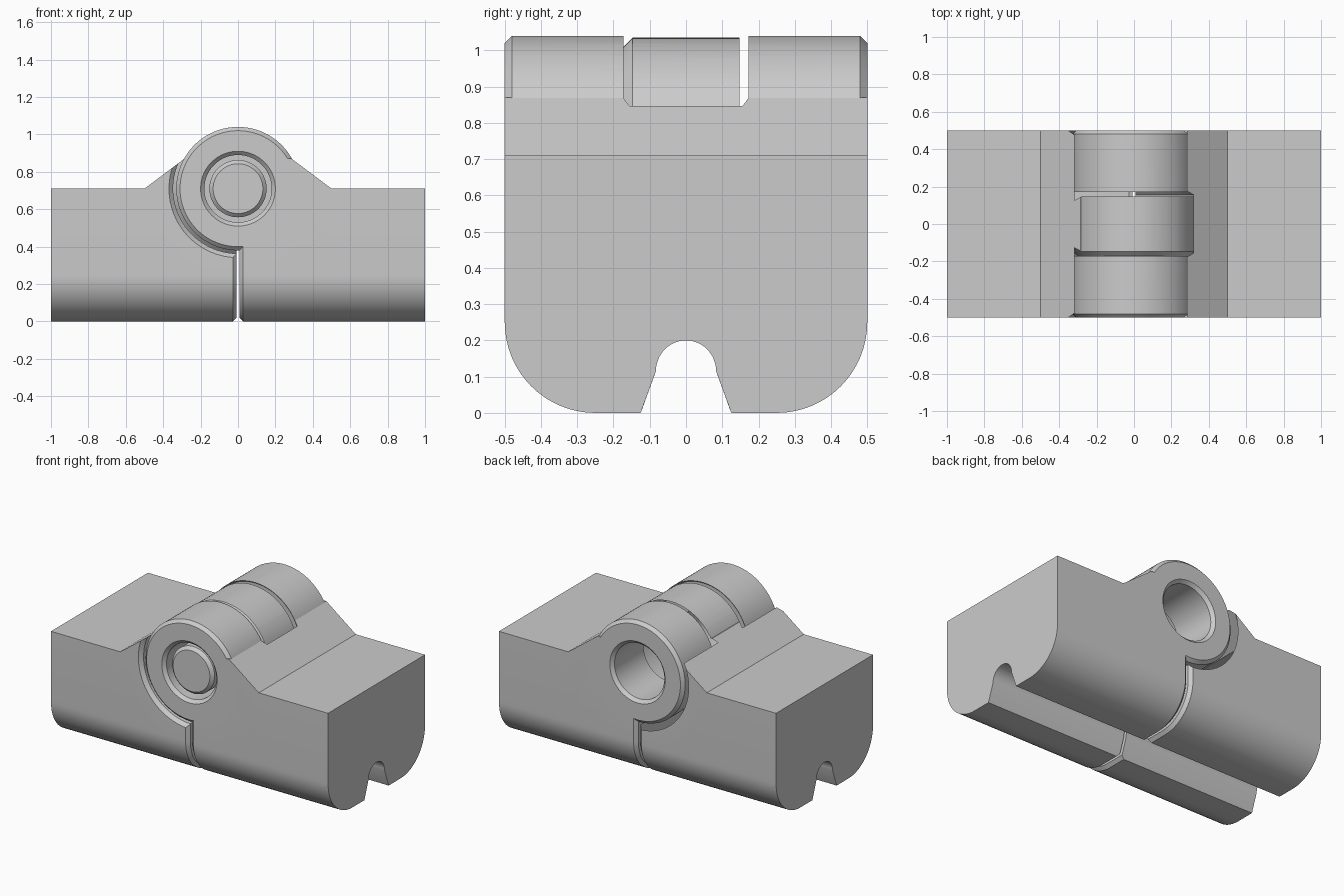
import bpy, bmesh
from math import sin, cos, pi

cube = bpy.data.objects.get("Cube")
if cube:
    bpy.data.objects.remove(cube, do_unlink=True)

AXIS_Z = 0.71        # hinge axis height
KNUCKLE_R = 0.33
CLEAR_R = 0.347
CHAMFER = 0.02

grey = bpy.data.materials.new("plain grey")
grey.use_nodes = True
grey.diffuse_color = (0.6, 0.6, 0.6, 1)
grey.node_tree.nodes["Principled BSDF"].inputs["Base Color"].default_value = grey.diffuse_color


def skin(name, rings):
    """Solid through a chain of equal-length point rings, capped at both ends."""
    bm = bmesh.new()
    loops = [[bm.verts.new(p) for p in ring] for ring in rings]
    n = len(loops[0])
    for a, b in zip(loops, loops[1:]):
        for i in range(n):
            j = (i + 1) % n
            bm.faces.new((a[i], a[j], b[j], b[i]))
    bm.faces.new(loops[0])
    bm.faces.new(loops[-1])
    bmesh.ops.recalc_face_normals(bm, faces=bm.faces)
    mesh = bpy.data.meshes.new(name)
    bm.to_mesh(mesh)
    bm.free()
    mesh.materials.append(grey)
    obj = bpy.data.objects.new(name, mesh)
    bpy.context.collection.objects.link(obj)
    return obj


def turned(name, profile, segments=96):
    """Turned solid on the hinge axis from (y, radius) steps."""
    angles = [2 * pi * i / segments for i in range(segments)]
    return skin(name, [[(r * cos(a), y, AXIS_Z + r * sin(a)) for a in angles]
                       for y, r in profile])


def combine(target, tool, operation):
    mod = target.modifiers.new(operation.title(), 'BOOLEAN')
    mod.operation = operation
    mod.solver = 'EXACT'
    mod.object = tool
    bpy.ops.object.select_all(action='DESELECT')
    bpy.context.view_layer.objects.active = target
    target.select_set(True)
    bpy.ops.object.modifier_apply(modifier=mod.name)
    bpy.data.objects.remove(tool, do_unlink=True)


def section(top, inset=0.0):
    """Half-body cross-section: flat top, rounded bottom, keyhole slot below."""
    half = [(0.5 - inset, top)]
    r = 0.25 - inset
    for i in range(17):
        a = pi / 2 * i / 16
        half.append((0.25 + r * cos(a), 0.25 - r * sin(a)))
    half.append((0.125 - 0.38 * inset, inset))
    for i in range(12):
        a = pi / 2 * i / 12
        half.append((0.083 * cos(a), 0.115 + 0.085 * sin(a)))
    return half + [(0, 0.2)] + [(-y, z) for y, z in reversed(half)]


def body(name, side):
    """Block with a ramp up to the knuckle and a chamfered edge at the gap."""
    steps = [(0.008, 0.87, CHAMFER), (0.028, 0.87, 0), (0.287, 0.87, 0),
             (0.5, AXIS_Z, 0), (1.0, AXIS_Z, 0)]
    return skin(name, [[(side * x, y, z) for y, z in section(top, inset)]
                       for x, top, inset in steps])


# Half carrying the two outer knuckles
outer = body("outer_knuckle_half", 1)
combine(outer, turned("outer_knuckles", [
    (-0.5, KNUCKLE_R - CHAMFER), (-0.48, KNUCKLE_R),
    (0.48, KNUCKLE_R), (0.5, KNUCKLE_R - CHAMFER)]), 'UNION')
combine(outer, turned("middle_clearance", [
    (-0.18, 0.322), (-0.155, CLEAR_R), (0.155, CLEAR_R), (0.18, 0.322)]), 'DIFFERENCE')
combine(outer, turned("pin_hole", [
    (-0.508, 0.208), (-0.48, 0.18), (0.48, 0.18), (0.508, 0.208)]), 'DIFFERENCE')

# Half carrying the middle knuckle and the pin
middle = body("middle_knuckle_half", -1)
combine(middle, turned("middle_knuckle", [(-0.2, 0.325), (0.2, 0.325)]), 'UNION')
for s in (-1, 1):
    combine(middle, turned("outer_clearance", [
        (s * 0.172, 0.3), (s * 0.125, CLEAR_R),
        (s * 0.478, CLEAR_R), (s * 0.508, CLEAR_R + 0.03)]), 'DIFFERENCE')
combine(middle, turned("hinge_pin", [
    (-0.48, 0.133), (-0.46, 0.153), (0.46, 0.153), (0.48, 0.133)]), 'UNION')

# Smooth rounded surfaces, keep machined edges crisp
for obj in (outer, middle):
    bpy.ops.object.select_all(action='DESELECT')
    obj.select_set(True)
    bpy.context.view_layer.objects.active = obj
    bpy.ops.object.shade_smooth_by_angle(angle=pi / 8)
